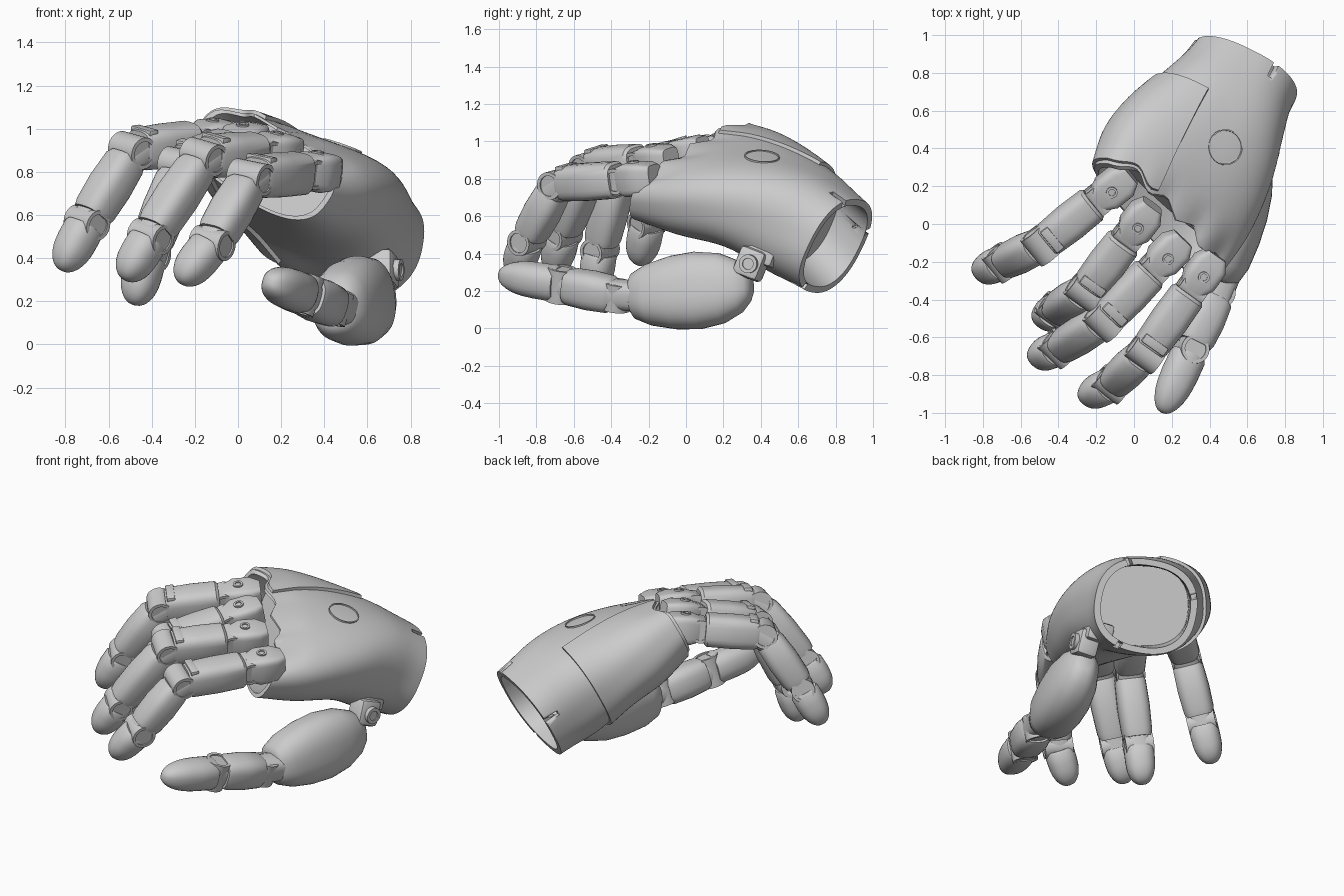
import bpy, bmesh, math
from mathutils import Vector as V, Matrix

if "Cube" in bpy.data.objects:
    bpy.data.objects.remove(bpy.data.objects["Cube"])

def finish(name, bm, angle=35):
    bmesh.ops.recalc_face_normals(bm, faces=bm.faces[:])
    me = bpy.data.meshes.new(name)
    bm.to_mesh(me)
    bm.free()
    ob = bpy.data.objects.new(name, me)
    bpy.context.collection.objects.link(ob)
    bpy.context.view_layer.objects.active = ob
    ob.select_set(True)
    bpy.ops.object.shade_smooth_by_angle(angle=math.radians(angle))
    ob.select_set(False)
    return ob

def skin(name, rings, angle=35):
    """Bridge a list of point rings and cap the ends."""
    bm = bmesh.new()
    vs = [[bm.verts.new(p) for p in r] for r in rings]
    n = len(rings[0])
    for a, b in zip(vs, vs[1:]):
        for i in range(n):
            j = (i + 1) % n
            bm.faces.new((a[i], a[j], b[j], b[i]))
    bm.faces.new(vs[0])
    bm.faces.new(vs[-1])
    return finish(name, bm, angle)

def sup(a, e):
    """Point on a unit superellipse."""
    c, s = math.cos(a), math.sin(a)
    return (math.copysign(abs(c) ** (2 / e), c), math.copysign(abs(s) ** (2 / e), s))

def frame(axis, side):
    d = axis.normalized()
    s = (side - d * side.dot(d)).normalized()
    return d, s, s.cross(d)

def phalanx(name, p, q, side, prof, e=2.8, n=28):
    """Loft from p to q; prof = (fraction, half width, half height)."""
    d, s, u = frame(q - p, side)
    rings = []
    for f, w, h in prof:
        c = p.lerp(q, f)
        rings.append([c + s * x * w + u * y * h for x, y in
                      (sup(2 * math.pi * i / n, e) for i in range(n))])
    return skin(name, rings)

def pin(name, c, axis, r, length, inset=0.75):
    """Joint disc with a shallow recess on both faces."""
    d, s, u = frame(axis, V((0.31, 0.2, 0.9)))
    h, k = length / 2, r * inset
    prof = [(-h + .008, k), (-h, k), (-h, r), (h, r), (h, k), (h - .008, k)]
    return skin(name, [[c + d * z + s * q * math.cos(a) + u * q * math.sin(a)
                for a in (2 * math.pi * i / 24 for i in range(24))] for z, q in prof])

def block(name, c, axis, side, size, bevel=.015):
    d, s, u = frame(axis, side)
    m = Matrix((s, d, u)).transposed().to_4x4()
    m.translation = c
    bm = bmesh.new()
    bmesh.ops.create_cube(bm, size=1, matrix=m @ Matrix.Diagonal((*size, 1)))
    if bevel:
        bmesh.ops.bevel(bm, geom=bm.edges[:], offset=bevel, segments=2, affect='EDGES', profile=.5)
    return finish(name, bm)

# ---- palm shell: sections between knuckle line (t=0) and wrist (t=1)
C0, C1 = V((.12, .01, .84)), V((.58, .80, .44))
U0, U1 = V((-.67, .71, .42)), V((-.89, .44, -.07))
D0, D1 = V((.465, .79, -.386)), V((.43, .78, -.46))
KEYS = [(0, .465, .18, .19), (.25, .475, .23, .25), (.5, .435, .265, .26),
        (.75, .36, .29, .30), (.9, .32, .285, .29), (1, .31, .28, .28)]

def dims(t):
    for i in range(len(KEYS) - 1):
        a, b = KEYS[i], KEYS[i + 1]
        if t <= b[0] + 1e-6:
            pa, pb = KEYS[max(i - 1, 0)], KEYS[min(i + 2, 5)]
            f, w = (t - a[0]) / (b[0] - a[0]), b[0] - a[0]
            out = []
            for k in (1, 2, 3):
                m0 = (b[k] - pa[k]) / (b[0] - pa[0]) * w
                m1 = (pb[k] - a[k]) / (pb[0] - a[0]) * w
                out.append((2*f**3 - 3*f*f + 1) * a[k] + (f**3 - 2*f*f + f) * m0
                           + (3*f*f - 2*f**3) * b[k] + (f**3 - f*f) * m1)
            return out

def palm_pt(t, a, k=1.0, grow=0.0):
    w, top, bot = dims(t)
    u, d = U0.lerp(U1, t).normalized(), D0.lerp(D1, t).normalized()
    v = d.cross(u).normalized()
    x, y = sup(a, 2.7 - .3 * t)
    c = C0.lerp(C1, t) + V((0, .02, .045)) * math.sin(math.pi * t)
    p = c + u * x * (w * k + grow) + v * y * ((top if y > 0 else bot) * k + grow)
    # scallops around the knuckles on the back of the hand
    if t < .2 and y > .3:
        p += d * .055 * (.5 - .5 * math.cos(2 * math.pi * x * w / .227)) * (1 - t / .2)
    return p

N = 96
def palm_ring(t, k=1.0):
    return [palm_pt(t, 2 * math.pi * i / N, k) for i in range(N)]

rings = [palm_ring(.2, .9), palm_ring(0, .93)] + [palm_ring(i / 20) for i in range(21)]
rings += [palm_ring(1, .87), palm_ring(.78, .8)]
palm = skin("palm_shell", rings, 40)

# notches in the wrist rim
for a in (115, 20, 250):
    p = palm_pt(1, math.radians(a))
    cut = block("notch_cutter", p, D1, (p - C1).cross(D1), (.03, .18, .07), 0)
    cut.hide_render = True
    cut.hide_set(True)
    mod = palm.modifiers.new("notch", 'BOOLEAN')
    mod.object, mod.solver = cut, 'EXACT'

# raised cover plate on the outer back of the hand
bm = bmesh.new()
A0, A1, M, T = math.radians(-70), math.radians(74), 30, 16
grid = [[[bm.verts.new(palm_pt(.02 + .64 * i / T, A0 + (A1 - A0) * j / M, 1, g))
          for j in range(M + 1)] for i in range(T + 1)] for g in (-.01, .018)]
for i in range(T):
    for j in range(M):
        for g in grid:
            bm.faces.new((g[i][j], g[i+1][j], g[i+1][j+1], g[i][j+1]))
edge = [(i, 0) for i in range(T)] + [(T, j) for j in range(M)] + \
       [(i, M) for i in range(T, 0, -1)] + [(0, j) for j in range(M, 0, -1)]
for (i, j), (k, l) in zip(edge, edge[1:] + edge[:1]):
    bm.faces.new((grid[0][i][j], grid[0][k][l], grid[1][k][l], grid[1][i][j]))
finish("back_cover_plate", bm)

# round button on the back of the hand
ba = math.radians(95)
b0 = palm_pt(.45, ba)
bn = (palm_pt(.53, ba) - palm_pt(.37, ba)).cross(palm_pt(.45, ba + .3) - palm_pt(.45, ba - .3)).normalized()
if bn.z < 0:
    bn = -bn
pin("back_button", b0 - bn * .011, bn, .095, .032, .93)

# ---- digits
def segments(name, P, D, T, side, r, start, flat=1.0):
    """Two phalanges from P through D to the rounded tip T."""
    d1, d2 = (D - P).normalized(), (T - D).normalized()
    phalanx(name + "_middle", P + d1 * start, D - d1 * .045, side,
            [(0, r*.82, r*.78), (.08, r*.95, r*.92), (.5, r, r), (.9, r*.95, r*.95), (1, r*.87, r*.87)])
    pin(name + "_tip_joint", D, side, r * .74, r * 1.76)
    phalanx(name + "_core", D - d1 * .07, D + d2 * .06, side, [(0, r*.78, r*.72), (1, r*.78, r*.72)])
    tip = [(0, r*.86, r*.85), (.06, r*.93, r*.93), (.35, r*.92, r*.94)]
    for i in range(1, 9):
        a = math.radians(11 * i)
        k = math.cos(a)
        tip.append((.4 + .6 * math.sin(a), r * (.08 + .83 * k), r * (.06 + .86 * k) * flat))
    phalanx(name + "_tip", D + d2 * .02, T + d2 * .065, side, tip, 2.4)

def finger(name, K, P, D, T, r=.096):
    K, P, D, T = map(V, (K, P, D, T))
    d = (P - K).normalized()
    side = (P - K).cross(D - P).normalized()
    up = frame(d, side)[2]
    if up.z < 0:
        up = -up
    # knuckle with screw
    phalanx(name + "_knuckle", K - d * .13, K + d * .1, side,
            [(0, .06, .07), (.25, .095, .085), (.7, .095, .09), (1, .06, .07)], 5)
    pin(name + "_screw", K + up * .085, up, .03, .024, .6)
    pin(name + "_knuckle_axle", K + d * .09, side, .07, .15)
    # first phalanx, its end clip and the bending joint
    phalanx(name + "_base", K + d * .12, P - d * .035, side,
            [(0, r*.88, r*.88), (.05, r, r*1.02), (.5, r*1.04, r*1.04), (.93, r*.97, r), (1, r*.88, r*.9)], 3.2)
    block(name + "_clip", P - d * .07 + up * r * .88, d, side, (r * 1.5, .05, .03), .006)
    phalanx(name + "_hinge", P - d * .06, P + (D - P).normalized() * .06, side, [(0, r*.87, r*.78), (1, r*.87, r*.78)])
    pin(name + "_joint", P, side, r * .78, r * 1.82)
    segments(name, P, D, T, side, r, .045)

finger("index_finger", (.36, -.27, .80), (.06, -.685, .775), (-.12, -.85, .47), (-.23, -.9, .335))
finger("middle_finger", (.17, -.17, .89), (-.16, -.515, .87), (-.405, -.66, .50), (-.495, -.695, .355))
finger("ring_finger", (.02, .00, .93), (-.26, -.36, .83), (-.42, -.46, .42), (-.465, -.485, .245))
finger("little_finger", (-.12, .185, .95), (-.49, -.11, .90), (-.70, -.205, .565), (-.79, -.24, .40))

# ---- thumb
A, B, E = V((.44, -.37, .175)), V((.30, -.67, .235)), V((.175, -.94, .28))
ts = V((.3, .1, 1))
segments("thumb", A, B, E, ts, .104, .02)
pin("thumb_base_joint", A, ts, .08, .15)
phalanx("thumb_base_link", V((.49, -.25, .17)), V((.43, -.40, .185)), ts, [(0, .08, .08), (1, .08, .08)])
# fleshy thumb mount, a tapered egg shape
mount = [(0, .09, .09), (.03, .125, .115), (.15, .165, .14), (.35, .197, .15), (.55, .208, .148),
         (.75, .188, .13), (.9, .14, .10), (.97, .09, .07), (1, .05, .04)]
phalanx("thumb_mount", V((.44, -.29, .17)), V((.66, .35, .23)), V((-.1, 0, 1)), mount, 2.4, 40)
# swivel linking thumb to wrist
block("thumb_swivel", V((.67, .35, .345)), V((.3, .9, -.35)), V((1, 0, 0)), (.13, .15, .16), .025)
pin("thumb_swivel_pin", V((.69, .35, .345)), V((1, -.3, 0)), .05, .14, .6)
block("thumb_bracket", V((.64, .42, .40)), V((.3, .9, -.35)), V((1, 0, 0)), (.16, .16, .12), .02)
